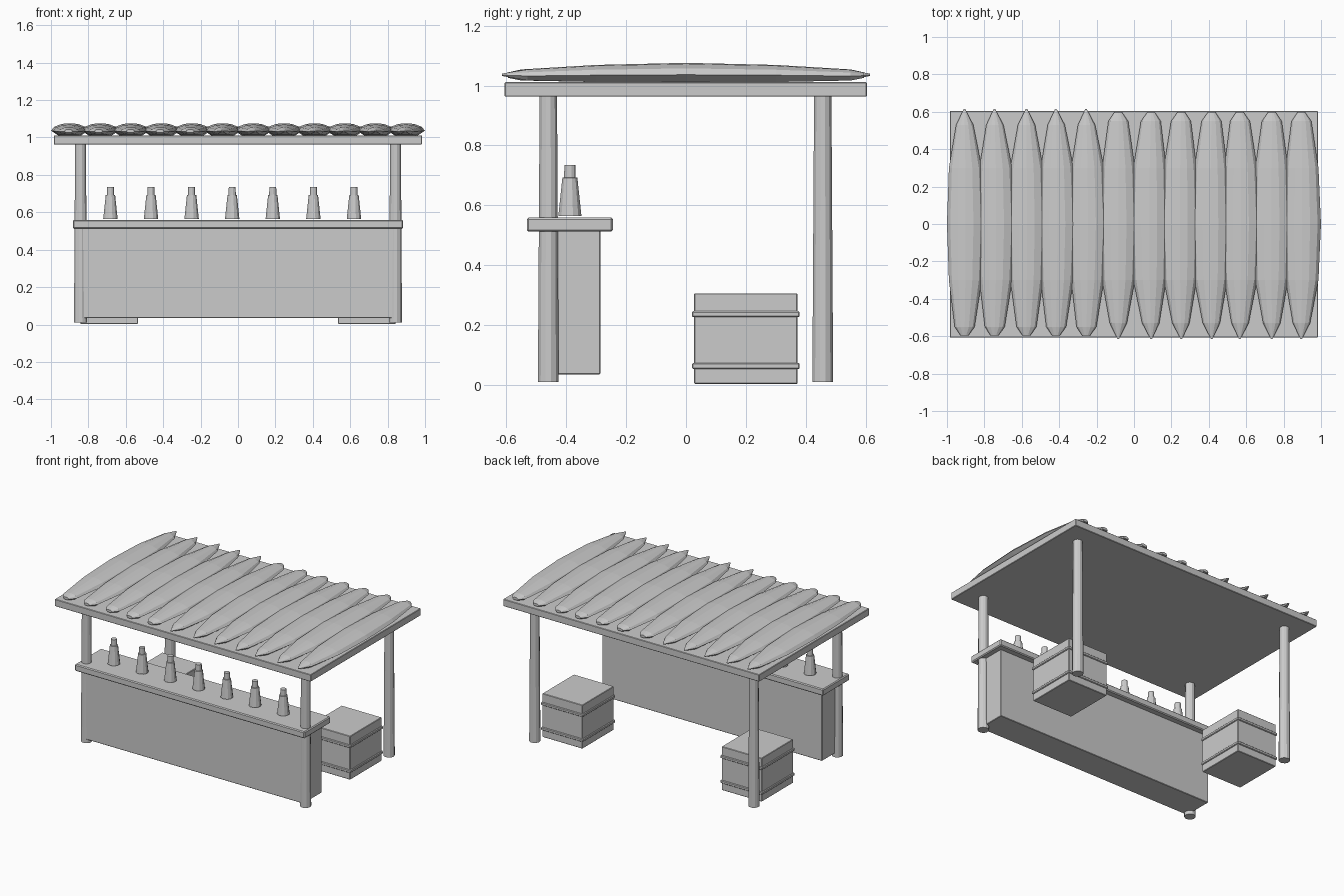
import bpy, bmesh, math, random

random.seed(4)
cube = bpy.data.objects.get("Cube")
if cube:
    bpy.data.objects.remove(cube, do_unlink=True)

grey = bpy.data.materials.new("plain grey")
grey.use_nodes = True
grey.diffuse_color = (0.6, 0.6, 0.6, 1)
grey.node_tree.nodes["Principled BSDF"].inputs["Base Color"].default_value = (0.6, 0.6, 0.6, 1)


def add_object(name, bm):
    bmesh.ops.recalc_face_normals(bm, faces=bm.faces)
    mesh = bpy.data.meshes.new(name)
    bm.to_mesh(mesh)
    bm.free()
    mesh.materials.append(grey)
    obj = bpy.data.objects.new(name, mesh)
    bpy.context.collection.objects.link(obj)
    return obj


def box(name, x, y, z, bevel=0.003):
    """Box between the (low, high) pairs, with slightly worn edges."""
    bm = bmesh.new()
    bmesh.ops.create_cube(bm, size=1)
    for v in bm.verts:
        for axis, (low, high) in enumerate((x, y, z)):
            v.co[axis] = high if v.co[axis] > 0 else low
    obj = add_object(name, bm)
    mod = obj.modifiers.new("worn edges", 'BEVEL')
    mod.width = bevel
    mod.segments = 1
    return obj


def loft(name, rings):
    """Skin a list of equal-length point rings and cap both ends."""
    bm = bmesh.new()
    loops = [[bm.verts.new(p) for p in ring] for ring in rings]
    n = len(loops[0])
    for a, b in zip(loops, loops[1:]):
        for i in range(n):
            j = (i + 1) % n
            bm.faces.new((a[i], a[j], b[j], b[i]))
    bm.faces.new(loops[0])
    bm.faces.new(loops[-1])
    return add_object(name, bm)


def turned(name, x, y, profile, sides):
    """Upright round part from (radius, height) pairs."""
    angles = [math.tau * (i + 0.5) / sides for i in range(sides)]
    return loft(name, [[(x + r * math.cos(a), y + r * math.sin(a), z) for a in angles]
                       for r, z in profile])


# Corner posts
for side, x in (("right", -0.842), ("left", 0.842)):
    for end, y in (("front", -0.46), ("back", 0.457)):
        turned(f"{end}_{side}_post", x, y, [(0.036, 0.01), (0.03, 0.97)], 12)

# Serving counter, with the front posts sunk into its face
box("counter_body", (-0.845, 0.845), (-0.489, -0.286), (0.035, 0.515))
box("counter_top", (-0.883, 0.883), (-0.532, -0.244), (0.512, 0.559), 0.006)

# Row of bottles
for i in range(7):
    bottle = [(0.04, 0.564), (0.026, 0.692), (0.02, 0.693), (0.019, 0.735)]
    turned(f"bottle_{i + 1}", -0.682 + i * 0.217, -0.388, bottle, 12)

# Flat roof deck
box("roof_deck", (-0.985, 0.983), (-0.606, 0.604), (0.963, 1.012))

# Roof leaves: (y, half width, bottom, top), blunt at one end and pointed at the other
leaf = [(-0.595, 0.022, 1.026, 1.044), (-0.55, 0.053, 1.017, 1.054),
        (-0.3, 0.088, 1.012, 1.069), (0, 0.1, 1.01, 1.076),
        (0.3, 0.088, 1.012, 1.069), (0.53, 0.046, 1.017, 1.055), (0.615, 0.004, 1.032, 1.04)]
# Cross-section: (fraction of half width, fraction of height)
section = [(-1, 0.4), (-0.6, 0), (0.6, 0), (1, 0.4), (0.82, 0.72),
           (0.42, 0.95), (0, 1), (-0.42, 0.95), (-0.82, 0.72)]
for i in range(12):
    x = -0.9 + i * 0.1636
    turn = 1 if i < 5 else -1
    lean = random.uniform(-0.012, 0.012)
    rings = []
    for y, w, low, high in leaf:
        c = x + lean * (y / 0.6) ** 2
        rings.append([(c + w * u, turn * y, low + (high - low) * v) for u, v in section])
    loft(f"roof_leaf_{i + 1}", rings)

# Crates with two raised bands each
for side, s in (("right", -1), ("left", 1)):
    x0, x1 = sorted((s * 0.535, s * 0.843))
    box(f"{side}_crate", (x0, x1), (0.027, 0.373), (0.003, 0.306))
    for level, z in (("lower", 0.063), ("upper", 0.236)):
        box(f"{side}_crate_{level}_band", (x0 - 0.007, x1 + 0.007), (0.02, 0.38),
            (z - 0.01, z + 0.01), 0.004)
